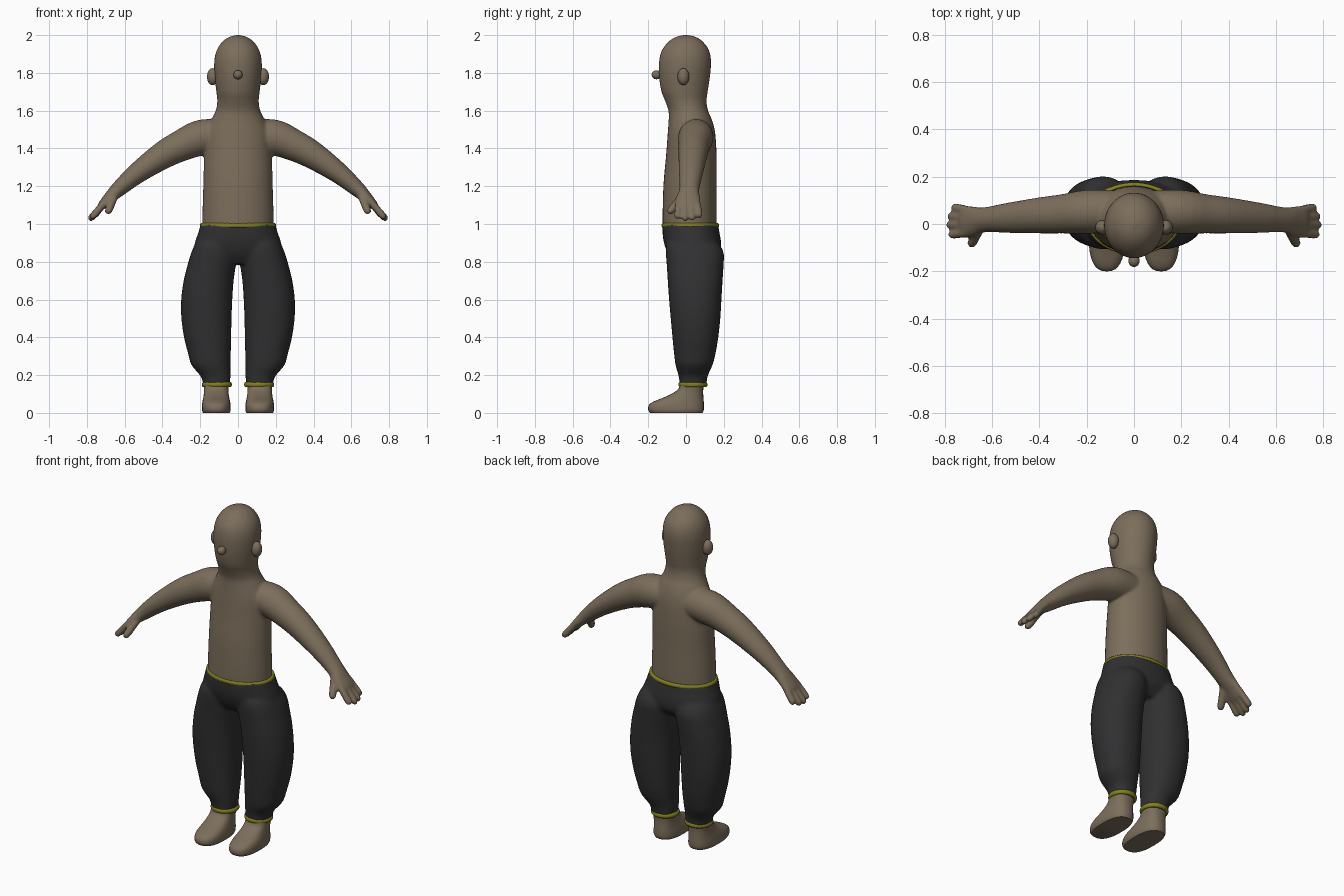
import bpy, bmesh, math
from mathutils import Vector, Matrix

if "Cube" in bpy.data.objects:
    bpy.data.objects.remove(bpy.data.objects["Cube"])


def material(name, rgb):
    m = bpy.data.materials.new(name)
    m.diffuse_color = (*rgb, 1)
    m.use_nodes = True
    m.node_tree.nodes["Principled BSDF"].inputs["Base Color"].default_value = m.diffuse_color
    return m


SKIN = material("brown skin", (0.200, 0.155, 0.105))
CLOTH = material("black cloth", (0.030, 0.030, 0.032))
TRIM = material("olive trim", (0.220, 0.220, 0.012))


def resample(rows, steps):
    """Catmull-Rom interpolation of every value in the rows."""
    out = []
    for i in range(len(rows) - 1):
        a, b, c, d = (rows[max(0, min(len(rows) - 1, i + k))] for k in (-1, 0, 1, 2))
        for s in range(steps):
            t = s / steps
            out.append([0.5 * (2 * q + (r - p) * t + (2 * p - 5 * q + 4 * r - w) * t * t
                               + (3 * q - p - 3 * r + w) * t ** 3)
                        for p, q, r, w in zip(a, b, c, d)])
    return out + [list(rows[-1])]


def loft(bm, rows, flat=True, side=1, power=2.0, sides=32, steps=4):
    """Skin rows of (x, y, z, radius u, radius v); flat rings are horizontal."""
    rows = resample(rows, steps)
    pts = [Vector(r[:3]) for r in rows]
    rings = []
    for i, (p, r) in enumerate(zip(pts, rows)):
        u, v = Vector((1, 0, 0)), Vector((0, 1, 0))
        if not flat:
            t = (pts[min(i + 1, len(pts) - 1)] - pts[max(i - 1, 0)]).normalized()
            u = (v - t * v.dot(t)).normalized()
            v = t.cross(u)
        ring = []
        for k in range(sides):
            a = 2 * math.pi * k / sides
            c, s = math.cos(a), math.sin(a)
            c = math.copysign(abs(c) ** (2 / power), c)
            s = math.copysign(abs(s) ** (2 / power), s)
            q = p + u * c * max(r[3], 0.001) + v * s * max(r[4], 0.001)
            ring.append(bm.verts.new((q.x * side, q.y, q.z)))
        rings.append(ring)
    for a, b in zip(rings, rings[1:]):
        for k in range(sides):
            n = (k + 1) % sides
            bm.faces.new((a[k], a[n], b[n], b[k]))
    bm.faces.new(rings[0][::-1])
    bm.faces.new(rings[-1])


def upright(spans, x=0):
    """Rows from (z, half width, front y, back y)."""
    return [(x, (f + b) / 2, z, w, (b - f) / 2) for z, w, f, b in spans]


def finish(bm, name, mat, voxel=0, smooth=0):
    bmesh.ops.recalc_face_normals(bm, faces=bm.faces)
    me = bpy.data.meshes.new(name)
    bm.to_mesh(me)
    bm.free()
    me.materials.append(mat)
    ob = bpy.data.objects.new(name, me)
    bpy.context.collection.objects.link(ob)
    for p in me.polygons:
        p.use_smooth = True
    if voxel:
        m = ob.modifiers.new("blend", 'REMESH')
        m.mode, m.voxel_size, m.use_smooth_shade = 'VOXEL', voxel, True
        m = ob.modifiers.new("soften", 'SMOOTH')
        m.factor, m.iterations = 0.5, smooth
    else:
        bpy.ops.object.select_all(action='DESELECT')
        bpy.context.view_layer.objects.active = ob
        ob.select_set(True)
        bpy.ops.object.shade_smooth_by_angle(angle=math.radians(50))
    return ob


def blob(name, centre, radii):
    bm = bmesh.new()
    bmesh.ops.create_uvsphere(bm, u_segments=20, v_segments=12, radius=1)
    bmesh.ops.transform(bm, verts=bm.verts,
                        matrix=Matrix.Translation(centre) @ Matrix.Diagonal((*radii, 1)))
    finish(bm, name, SKIN)


def band(name, centre, rx, ry, thick, high):
    """Elliptical ring with a rounded section."""
    bm = bmesh.new()
    n, m = 40, 10
    grid = []
    for i in range(n):
        a = 2 * math.pi * i / n
        grid.append([])
        for j in range(m):
            b = 2 * math.pi * j / m
            o = thick * math.cos(b)
            grid[-1].append(bm.verts.new((centre[0] + (rx + o) * math.cos(a),
                                          centre[1] + (ry + o) * math.sin(a),
                                          centre[2] + high * math.sin(b))))
    for i in range(n):
        for j in range(m):
            bm.faces.new((grid[i][j], grid[(i + 1) % n][j],
                          grid[(i + 1) % n][(j + 1) % m], grid[i][(j + 1) % m]))
    finish(bm, name, TRIM)


# Head, torso, arms and hands blended into one skin
bm = bmesh.new()
loft(bm, upright([
    (0.94, 0.185, -0.115, 0.155), (1.0, 0.19, -0.124, 0.162), (1.2, 0.184, -0.12, 0.162),
    (1.36, 0.18, -0.106, 0.162), (1.48, 0.172, -0.097, 0.155), (1.55, 0.143, -0.092, 0.138),
    (1.60, 0.118, -0.093, 0.117), (1.65, 0.11, -0.11, 0.109), (1.70, 0.115, -0.13, 0.115),
    (1.78, 0.124, -0.143, 0.127), (1.86, 0.126, -0.143, 0.133), (1.92, 0.113, -0.128, 0.122),
    (1.965, 0.083, -0.093, 0.09), (1.99, 0.047, -0.054, 0.053), (2.002, 0.004, -0.004, 0.004)]))
for s in (1, -1):
    loft(bm, [(0.06, 0.055, 1.465, 0.085, 0.085), (0.19, 0.052, 1.458, 0.093, 0.095),
              (0.30, 0.043, 1.415, 0.083, 0.083), (0.40, 0.036, 1.362, 0.076, 0.073),
              (0.53, 0.026, 1.272, 0.064, 0.056), (0.63, 0.018, 1.187, 0.053, 0.042),
              (0.68, 0.012, 1.14, 0.063, 0.031), (0.72, 0.01, 1.098, 0.066, 0.023),
              (0.735, 0.01, 1.083, 0.05, 0.012)], flat=False, side=s)
    digits = [((0.70, y * 0.8, 1.12), (tip, y, z), 0.019) for y, tip, z in
              ((0.072, 0.768, 1.035), (0.034, 0.785, 1.02),
               (-0.004, 0.79, 1.018), (-0.046, 0.78, 1.028))]
    digits.append(((0.65, -0.015, 1.155), (0.692, -0.093, 1.055), 0.021))
    for base, tip, r in digits:
        a, b = Vector(base), Vector(tip)
        loft(bm, [(*a.lerp(b, t), r * k, r * k) for t, k in
                  ((0, 1), (0.4, 1), (0.8, 1), (0.94, 0.75), (1, 0.2))],
             flat=False, side=s, sides=16)
finish(bm, "body", SKIN, 0.008, 6)

# Nose and ears
blob("nose", (0, -0.156, 1.79), (0.024, 0.026, 0.024))
for s, n in ((1, "left"), (-1, "right")):
    blob(n + "_ear", (0.134 * s, -0.014, 1.78), (0.03, 0.031, 0.045))

# Baggy trousers: hips and two legs blended together
bm = bmesh.new()
loft(bm, upright([(0.79, 0.215, -0.06, 0.14), (0.84, 0.235, -0.095, 0.18),
                  (0.90, 0.229, -0.117, 0.186), (0.95, 0.212, -0.124, 0.178),
                  (1.0, 0.197, -0.126, 0.17)]), power=2.2)
for s in (1, -1):
    rows = [(0.14, 0.043, 0.183, -0.033, 0.107), (0.19, 0.04, 0.195, -0.038, 0.114),
            (0.225, 0.04, 0.224, -0.048, 0.128), (0.26, 0.04, 0.25, -0.057, 0.143),
            (0.32, 0.038, 0.266, -0.064, 0.158), (0.40, 0.036, 0.286, -0.072, 0.171),
            (0.50, 0.034, 0.30, -0.081, 0.182), (0.60, 0.03, 0.301, -0.09, 0.188),
            (0.70, 0.023, 0.288, -0.097, 0.194), (0.78, 0.012, 0.268, -0.102, 0.199),
            (0.85, 0.008, 0.247, -0.107, 0.199), (0.90, 0.015, 0.222, -0.1, 0.17),
            (0.93, 0.04, 0.18, -0.06, 0.12)]
    loft(bm, [((i + o) / 2, (f + b) / 2, z, (o - i) / 2, (b - f) / 2)
              for z, i, o, f, b in rows], side=s, power=2.2)
finish(bm, "trousers", CLOTH, 0.01, 6)

# Waistband and ankle cuffs
band("waistband", (0, 0.023, 0.992), 0.192, 0.143, 0.01, 0.013)
for s, n in ((1, "left"), (-1, "right")):
    band(n + "_cuff", (0.112 * s, 0.037, 0.15), 0.07, 0.067, 0.01, 0.014)

# Bare feet with flat soles
for s, n in ((1, "left"), (-1, "right")):
    bm = bmesh.new()
    loft(bm, upright([(0.0, 0.07, -0.19, 0.088), (0.015, 0.076, -0.2, 0.094),
                      (0.04, 0.076, -0.197, 0.095), (0.06, 0.073, -0.172, 0.094),
                      (0.085, 0.068, -0.11, 0.092), (0.11, 0.065, -0.062, 0.091),
                      (0.135, 0.066, -0.036, 0.092), (0.19, 0.066, -0.03, 0.094)],
                     x=0.115), side=s, power=2.5)
    finish(bm, n + "_foot", SKIN)
